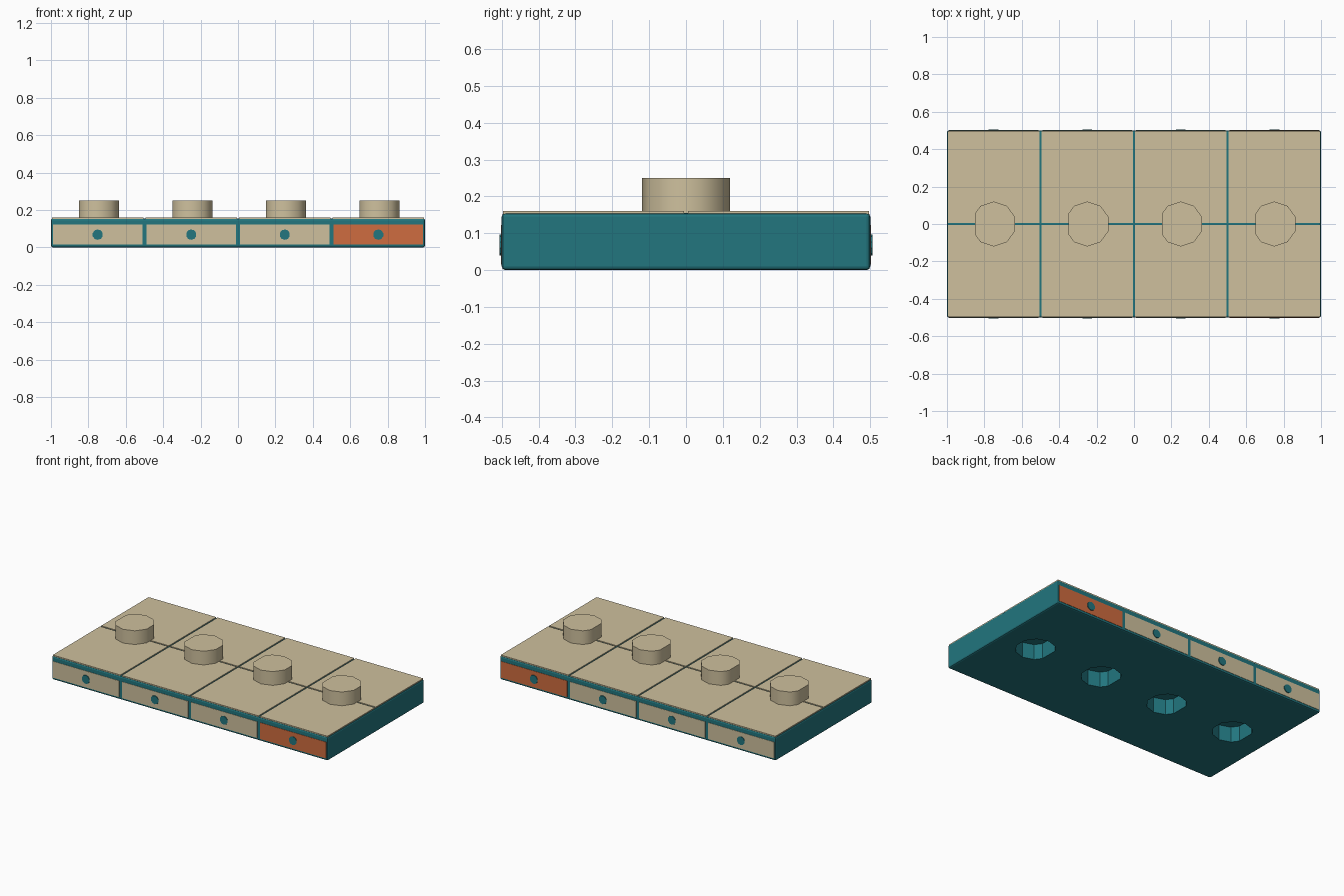
import bpy, bmesh, math
from mathutils import Vector

if "Cube" in bpy.data.objects:
    bpy.data.objects.remove(bpy.data.objects["Cube"])


def material(name, rgb):
    m = bpy.data.materials.new(name)
    m.diffuse_color = (*rgb, 1)
    m.use_nodes = True
    m.node_tree.nodes["Principled BSDF"].inputs["Base Color"].default_value = m.diffuse_color
    return m


TEAL = material("teal", (0.016, 0.18, 0.21))
TAN = material("tan", (0.62, 0.53, 0.34))
ORANGE = material("orange", (0.62, 0.15, 0.05))


def finish(name, bm, mat):
    bmesh.ops.recalc_face_normals(bm, faces=bm.faces[:])
    me = bpy.data.meshes.new(name)
    bm.to_mesh(me)
    bm.free()
    ob = bpy.data.objects.new(name, me)
    bpy.context.collection.objects.link(ob)
    me.materials.append(mat)
    return ob


def box(name, lo, hi, mat, bevel=0):
    bm = bmesh.new()
    bmesh.ops.create_cube(bm, size=1)
    for v in bm.verts:
        v.co = Vector([a + (b - a) * (c + 0.5) for a, b, c in zip(lo, hi, v.co)])
    if bevel:
        bmesh.ops.bevel(bm, geom=bm.edges[:], offset=bevel, segments=2,
                        profile=0.5, affect='EDGES')
    return finish(name, bm, mat)


def prism(name, pts, step, mat):
    bm = bmesh.new()
    f = bm.faces.new([bm.verts.new(p) for p in pts])
    r = bmesh.ops.extrude_face_region(bm, geom=[f], use_keep_orig=True)
    vs = [g for g in r["geom"] if isinstance(g, bmesh.types.BMVert)]
    bmesh.ops.translate(bm, verts=vs, vec=step)
    return finish(name, bm, mat)


def d_profile(cx, z):
    # ten-sided circle with its left side cut flat at -0.10
    r, cut = 0.12, -0.10
    a = [math.radians(t) for t in (126, 90, 54, 18, -18, -54, -90, -126)]
    pts = [(r * math.cos(t), r * math.sin(t)) for t in a]
    pts = [(cut, 0.056)] + pts + [(cut, -0.056)]
    return [(cx + x, y, z) for x, y in pts]


def smooth(ob):
    bpy.ops.object.select_all(action='DESELECT')
    ob.select_set(True)
    bpy.context.view_layer.objects.active = ob
    bpy.ops.object.shade_smooth_by_angle(angle=math.radians(38))


# main slab
slab = box("slab", (-1, -0.5, 0), (1, 0.5, 0.155), TEAL, 0.01)

for i in range(4):
    cx = -0.75 + 0.5 * i
    # keyed stud and the matching socket underneath
    stud = prism(f"stud_{i}", d_profile(cx, 0.15), (0, 0, 0.10), TAN)
    smooth(stud)
    cutter = prism(f"socket_cutter_{i}", d_profile(cx, -0.05), (0, 0, 0.15), TEAL)
    cutter.hide_render = True
    cutter.hide_set(True)
    mod = slab.modifiers.new(f"socket_{i}", 'BOOLEAN')
    mod.operation, mod.solver, mod.object = 'DIFFERENCE', 'EXACT', cutter

    for s, side in ((-1, "front"), (1, "back")):
        # top tile
        y0, y1 = sorted((s * 0.005, s * 0.496))
        box(f"top_tile_{side}_{i}", (cx - 0.245, y0, 0.145),
            (cx + 0.245, y1, 0.16), TAN)
        # edge panel
        y0, y1 = sorted((s * 0.49, s * 0.502))
        box(f"edge_panel_{side}_{i}", (cx - 0.24, y0, 0.015),
            (cx + 0.24, y1, 0.122), ORANGE if i == 3 else TAN)
        # round pin in the panel
        ring = [(cx + 0.028 * math.sin(k * math.pi / 5), s * 0.49,
                 0.068 + 0.028 * math.cos(k * math.pi / 5)) for k in range(10)]
        prism(f"pin_{side}_{i}", ring, (0, s * 0.016, 0), TEAL)
